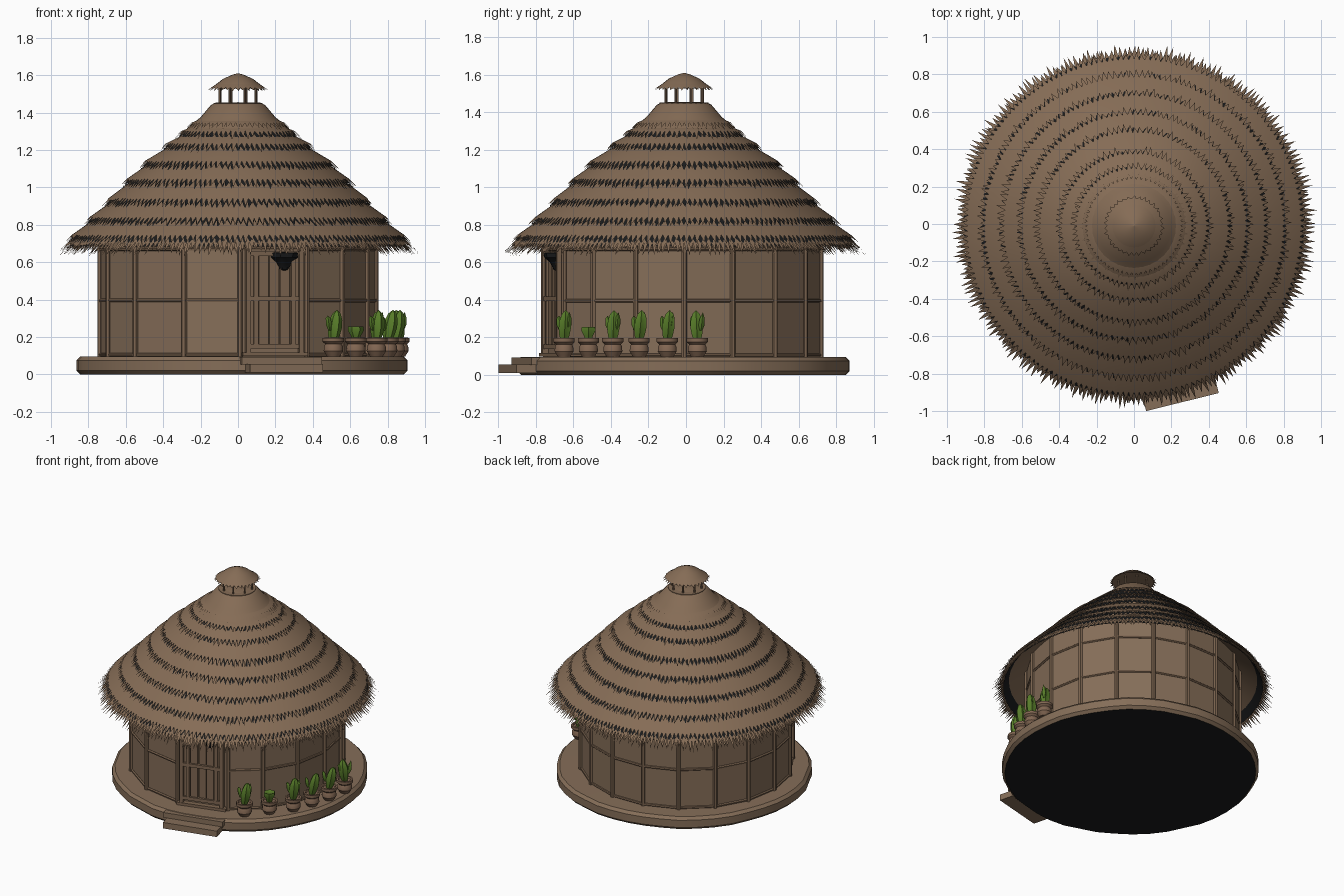
import bpy, math, random
from math import sin, cos, pi, radians
from mathutils import Vector

if "Cube" in bpy.data.objects:
    bpy.data.objects.remove(bpy.data.objects["Cube"])

random.seed(4)
CY = -0.01  # hut axis sits slightly forward


def material(name, rgb):
    m = bpy.data.materials.new(name)
    m.diffuse_color = (*rgb, 1)
    m.use_nodes = True
    m.node_tree.nodes["Principled BSDF"].inputs["Base Color"].default_value = m.diffuse_color
    return m


THATCH = material("thatch_brown", (0.235, 0.150, 0.092))
WALL = material("mud_brown", (0.235, 0.155, 0.098))
WOOD = material("wood_brown", (0.205, 0.130, 0.080))
CLAY = material("clay_brown", (0.225, 0.135, 0.085))
GREEN = material("cactus_green", (0.095, 0.200, 0.022))
DARK = material("soot_black", (0.010, 0.011, 0.012))


def make(name, verts, faces, mats, angle=35):
    me = bpy.data.meshes.new(name)
    me.from_pydata([tuple(v) for v in verts], [], faces)
    for m in mats:
        me.materials.append(m)
    me.shade_smooth()
    me.set_sharp_from_angle(angle=radians(angle))
    ob = bpy.data.objects.new(name, me)
    bpy.context.collection.objects.link(ob)
    return ob


def lathe(name, profile, n, centre, mat, wobble=0.0, rib=0.0, lean=(0, 0), angle=35):
    """Revolve (r, z) points, listed bottom to top for outward faces."""
    verts, faces = [], []
    wob = [1 + random.uniform(-wobble, wobble) for _ in range(n)]
    z0 = profile[0][1]
    for r, z in profile:
        for i in range(n):
            a, k = 2 * pi * i / n, wob[i] * (1 + rib * (-1) ** i)
            verts.append((centre[0] + r * k * cos(a) + lean[0] * (z - z0),
                          centre[1] + r * k * sin(a) + lean[1] * (z - z0), z))
    for j in range(len(profile) - 1):
        for i in range(n):
            k = (i + 1) % n
            faces.append((j * n + i, j * n + k, (j + 1) * n + k, (j + 1) * n + i))
    return make(name, verts, faces, [mat], angle)


def rods(name, pairs, r, mat, sides=6):
    """Straight poles between point pairs, joined into one object."""
    verts, faces = [], []
    for p, q in pairs:
        p, q = Vector(p), Vector(q)
        d = (q - p).normalized()
        u = d.orthogonal().normalized()
        v = d.cross(u)
        b = len(verts)
        for end in (p, q):
            verts += [end + r * (u * cos(2 * pi * i / sides) + v * sin(2 * pi * i / sides))
                      for i in range(sides)]
        for i in range(sides):
            k = (i + 1) % sides
            faces.append((b + i, b + k, b + sides + k, b + sides + i))
        faces.append(tuple(b + i for i in reversed(range(sides))))
        faces.append(tuple(b + sides + i for i in range(sides)))
    return make(name, verts, faces, [mat], 50)


def box(name, centre, size, rot, mat):
    verts = []
    for z in (-.5, .5):
        for x, y in ((-.5, -.5), (.5, -.5), (.5, .5), (-.5, .5)):
            X, Y = x * size[0], y * size[1]
            verts.append((centre[0] + X * cos(rot) - Y * sin(rot),
                          centre[1] + X * sin(rot) + Y * cos(rot), centre[2] + z * size[2]))
    faces = [(3, 2, 1, 0), (4, 5, 6, 7)] + [(i, (i + 1) % 4, (i + 1) % 4 + 4, i + 4) for i in range(4)]
    return make(name, verts, faces, [mat])


def polar(r, deg, z):
    return Vector((r * cos(radians(deg)), CY + r * sin(radians(deg)), z))


def skirt(name, top, edge, tip, mat, step=0.03, jitter=0.5, shift=0.0):
    """Cone strip with a ragged fringe of straw points along its lower edge."""
    n = int(2 * pi * tip[0] / step)
    verts, faces = [], []
    for i in range(n):
        a = 2 * pi * (i + shift) / n
        m = a + pi / n + random.uniform(-.3, .3) * 2 * pi / n
        f = 1 - jitter * random.random()
        rt, zt = (edge[k] + (tip[k] - edge[k]) * f for k in (0, 1))
        for r, z, t in ((top[0], top[1], a), (edge[0], edge[1], a), (rt, zt, m)):
            verts.append((r * cos(t), CY + r * sin(t), z))
    for i in range(n):
        k = (i + 1) % n
        faces.append((3 * i + 1, 3 * k + 1, 3 * k, 3 * i))
        faces.append((3 * i + 1, 3 * i + 2, 3 * k + 1))
    return make(name, verts, faces, [mat], 40)


# Foundation slab with a black underside
slab = lathe("foundation", [(0, 0), (.865, 0), (.885, .02), (.885, .075), (.865, .095), (0, .098)],
             44, (.025, CY), WALL, wobble=.008)
slab.data.materials.append(DARK)
for p in slab.data.polygons:
    if p.normal.z < -.9:
        p.material_index = 1

# Entrance steps
turn = radians(14)
box("lower_step", (.235, -.855, .032), (.40, .20, .045), turn, WALL)
box("upper_step", (.215, -.80, .072), (.44, .16, .04), turn, WALL)

# Wall panels spanning the posts
angles = [-138, -113, -89, -60, -41, -20.5, 0, 20.5, 41] + [61 + 139 * i / 7 for i in range(8)]
count = len(angles)
R = .735
wall_v = [polar(R, a, z) for z in (.09, .86) for a in angles]
wall_f = [(i, (i + 1) % count, (i + 1) % count + count, i + count) for i in range(count)]
make("wall", wall_v, wall_f, [WALL], 10)

# Posts and rails
rods("wall_posts", [(polar(R + .003, a, .09), polar(R + .003, a, .85)) for a in angles], .015, WOOD)
rails = []
for i in range(count):
    a, b = angles[i], angles[(i + 1) % count]
    for z in (.105, .395, .67):
        if a != -89 or z > .5:
            rails.append((polar(R, a, z), polar(R, b, z)))
rods("wall_rails", rails, .010, WOOD)

# Door, laid out along the panel between its two posts
A, B = polar(R, -89, 0), polar(R, -60, 0)
along = (B - A).normalized()
out = Vector((along.y, -along.x, 0))
door_turn = math.atan2(along.y, along.x)
width = (B - A).length


def door_box(name, u, z, w, h, depth):
    c = A + along * (u * width) + out * (depth / 2)
    box(name, (c.x, c.y, z), (w, depth, h), door_turn, WOOD)


for i in range(5):
    door_box("door_plank", .18 + .16 * i, .40, .052, .50, .010 + .004 * (i % 2))
for u in (.10, .90):
    door_box("door_jamb", u, .40, .025, .60, .035)
for z in (.15, .405, .645):
    door_box("door_crossbar", .5, z, .30, .025, .028)
door_box("door_brace", .22, .40, .024, .50, .026)
door_box("door_brace", .78, .40, .024, .50, .026)
door_box("threshold", .5, .107, .36, .02, .04)
lathe("door_hanging", [(0, .55), (.025, .56), (.045, .60), (.075, .625), (.08, .65), (0, .655)],
      7, polar(.715, -70, 0), DARK)

# Layered thatch: each tier has a brown fringe over a darker one
lathe("roof_crown", [(.275, 1.315), (.20, 1.375), (.145, 1.44), (.125, 1.45), (0, 1.455)],
      32, (0, CY), THATCH)
tips = [(.235, 1.345), (.29, 1.30), (.345, 1.255), (.425, 1.19), (.54, 1.095),
        (.635, 1.0), (.735, .895), (.835, .795), (.93, .70)]
for (r0, z0), (r1, z1) in zip(tips, tips[1:]):
    top = (r0 - .06, z0 + .03)
    edge = (r1 - .04, z1 + .045)
    skirt("thatch_tier", top, edge, (r1 + .01, z1 - .005), THATCH)
    skirt("thatch_shade", (edge[0] - .03, edge[1] + .012), (edge[0] - .002, edge[1] - .014),
          (r1 - .004, z1 - .014), DARK, shift=.5)
skirt("eave_fringe", (.82, .79), (.91, .705), (.985, .635), THATCH, .026, .6)
skirt("eave_fringe_inner", (.82, .775), (.89, .705), (.955, .63), THATCH, .028, .6, .5)

# Roof underside with a sooty outer rim
lathe("roof_underside", [(.72, .83), (.86, .735)], 48, (0, CY), THATCH)
lathe("roof_underside_rim", [(.86, .735), (.90, .685)], 48, (0, CY), DARK)

# Smoke vent with its little roof
lathe("vent_collar", [(.13, 1.435), (.13, 1.452), (.09, 1.453)], 24, (0, CY), THATCH)
rods("vent_posts", [(polar(.105, a, 1.44), polar(.105, a, 1.53)) for a in range(20, 380, 45)], .007, WOOD)
skirt("vent_roof_lower", (.08, 1.575), (.145, 1.533), (.165, 1.515), THATCH, .03)
lathe("vent_roof_top", [(.115, 1.553), (.08, 1.58), (.03, 1.602), (0, 1.61)], 24, (0, CY), THATCH)
lathe("vent_roof_underside", [(0, 1.53), (.145, 1.525)], 24, (0, CY), THATCH)

# Potted cacti along the front right edge
pots = [(.51, -.65), (.63, -.52), (.74, -.39), (.80, -.25), (.84, -.10), (.86, .06)]
for i, c in enumerate(pots):
    lathe("pot", [(0, .095), (.034, .096), (.052, .125), (.050, .15), (.044, .162), (.058, .175),
                  (.058, .195), (.046, .196), (.042, .184), (0, .184)], 14, c, CLAY)
    if i == 1:
        lathe("round_cactus", [(.018, .18), (.024, .205), (.040, .235), (.038, .255), (.02, .25), (0, .247)],
              12, c, GREEN, rib=.08)
        continue
    tilt = random.uniform(-.15, .2)
    lathe("cactus", [(.018, .18), (.028, .21), (.034, .25), (.031, .29), (.020, .325), (0, .345)],
          12, c, GREEN, rib=.12, lean=(tilt, tilt * .5))
    for s in (-1, 1):
        lathe("cactus_arm", [(.006, .235), (.015, .265), (.012, .30), (0, .325 + .01 * s)],
              8, (c[0] + .02 * s, c[1] + .02 * s), GREEN, rib=.1, lean=(.12 * s, .1 * s))
